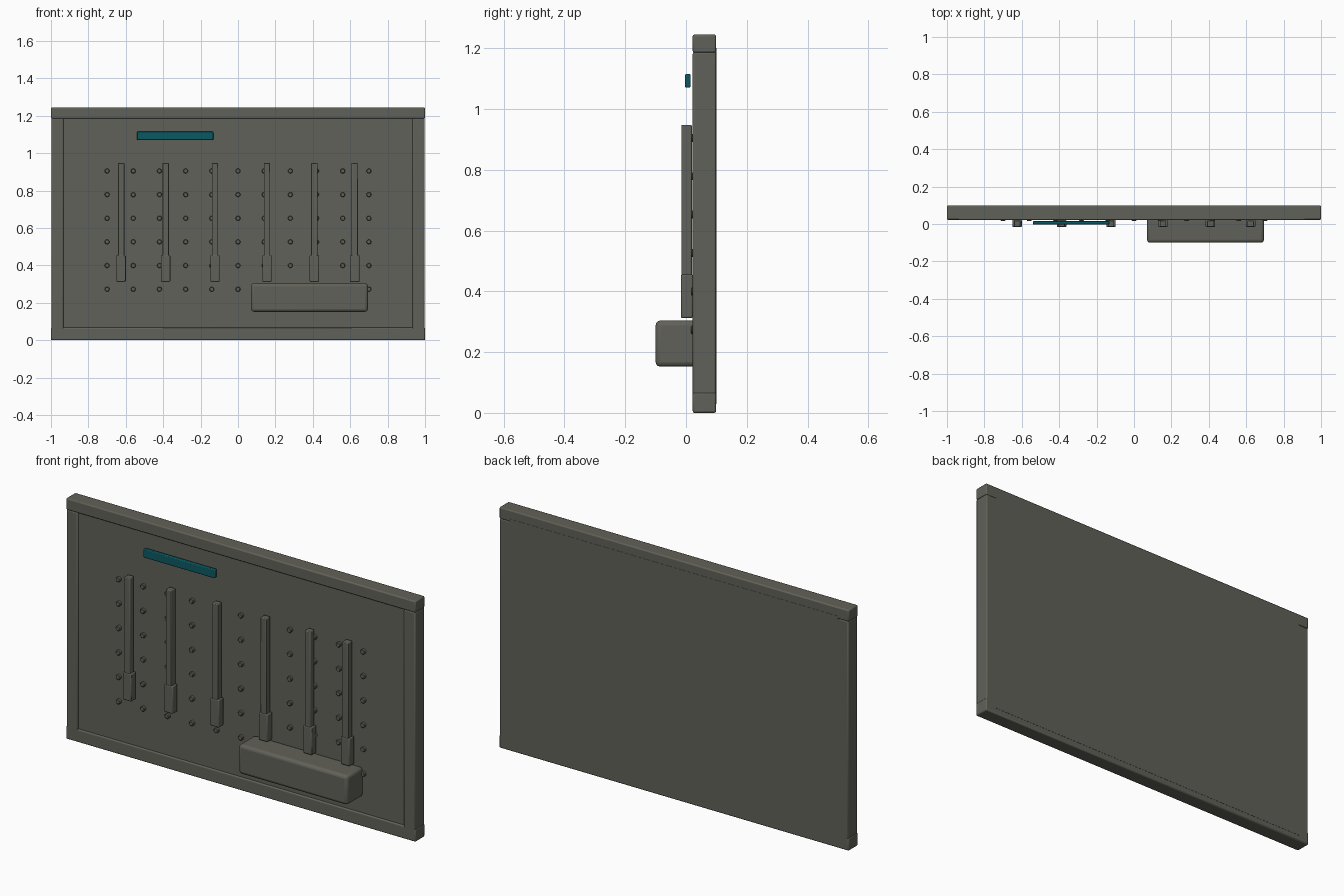
import bpy
from math import radians
from mathutils import Matrix

cube = bpy.data.objects.get("Cube")
if cube:
    bpy.data.objects.remove(cube, do_unlink=True)


def material(name, rgb):
    mat = bpy.data.materials.new(name)
    mat.use_nodes = True
    mat.diffuse_color = (*rgb, 1)
    bsdf = next(n for n in mat.node_tree.nodes if n.type == 'BSDF_PRINCIPLED')
    bsdf.inputs["Base Color"].default_value = (*rgb, 1)
    return mat


GREY = material("warm_grey", (0.12, 0.12, 0.10))
TEAL = material("teal", (0.003, 0.10, 0.125))


def finish(obj, name, mat, bevel=0, segments=2):
    obj.name = name
    obj.data.materials.append(mat)
    if bevel:
        mod = obj.modifiers.new("soft_edges", 'BEVEL')
        mod.width = bevel
        mod.segments = segments
    bpy.ops.object.shade_smooth_by_angle(angle=radians(35))
    return obj


def box(name, x, y, z, mat=GREY, bevel=0.006, segments=2):
    """Bevelled box given by its (low, high) range on each axis."""
    spans = (x, y, z)
    bpy.ops.mesh.primitive_cube_add(size=1)
    obj = bpy.context.object
    obj.data.transform(Matrix.Diagonal([b - a for a, b in spans] + [1]))
    obj.location = [(a + b) / 2 for a, b in spans]
    return finish(obj, name, mat, bevel, segments)


# Backing panel and surrounding frame
DEPTH = (0.022, 0.099)
box("back_panel", (-0.94, 0.94), (0.03, 0.1), (0.03, 1.2), bevel=0)
box("top_rail", (-1, 1), DEPTH, (1.185, 1.245))
box("bottom_rail", (-1, 1), DEPTH, (0, 0.067))
for side, s in (("left", 1), ("right", -1)):
    box(side + "_stile", sorted((0.933 * s, 0.998 * s)), DEPTH, (0.037, 1.187))

# Grid of small pegs
for row in range(6):
    for col in range(11):
        bpy.ops.mesh.primitive_cylinder_add(
            vertices=12, radius=0.013, depth=0.025,
            location=(-0.7 + 0.14 * col, 0.0285, 0.273 + 0.1264 * row),
            rotation=(radians(90), 0, 0))
        finish(bpy.context.object, f"peg_{row}_{col}", GREY, 0.003, 1)

# Hanging tools: slim shaft with a thicker grip at the bottom
for i, x in enumerate((-0.625, -0.387, -0.123, 0.155, 0.408, 0.624)):
    box(f"tool_shaft_{i}", (x - 0.017, x + 0.017), (-0.015, 0.019),
        (0.33, 0.948), bevel=0.004)
    box(f"tool_grip_{i}", (x - 0.025, x + 0.025), (-0.017, 0.023),
        (0.312, 0.455), bevel=0.005)

# Storage tray and coloured label strip
box("tray", (0.07, 0.695), (-0.1, 0.035), (0.152, 0.304), bevel=0.016, segments=3)
box("label_strip", (-0.54, -0.132), (-0.003, 0.015), (1.07, 1.115), TEAL, 0.004)
